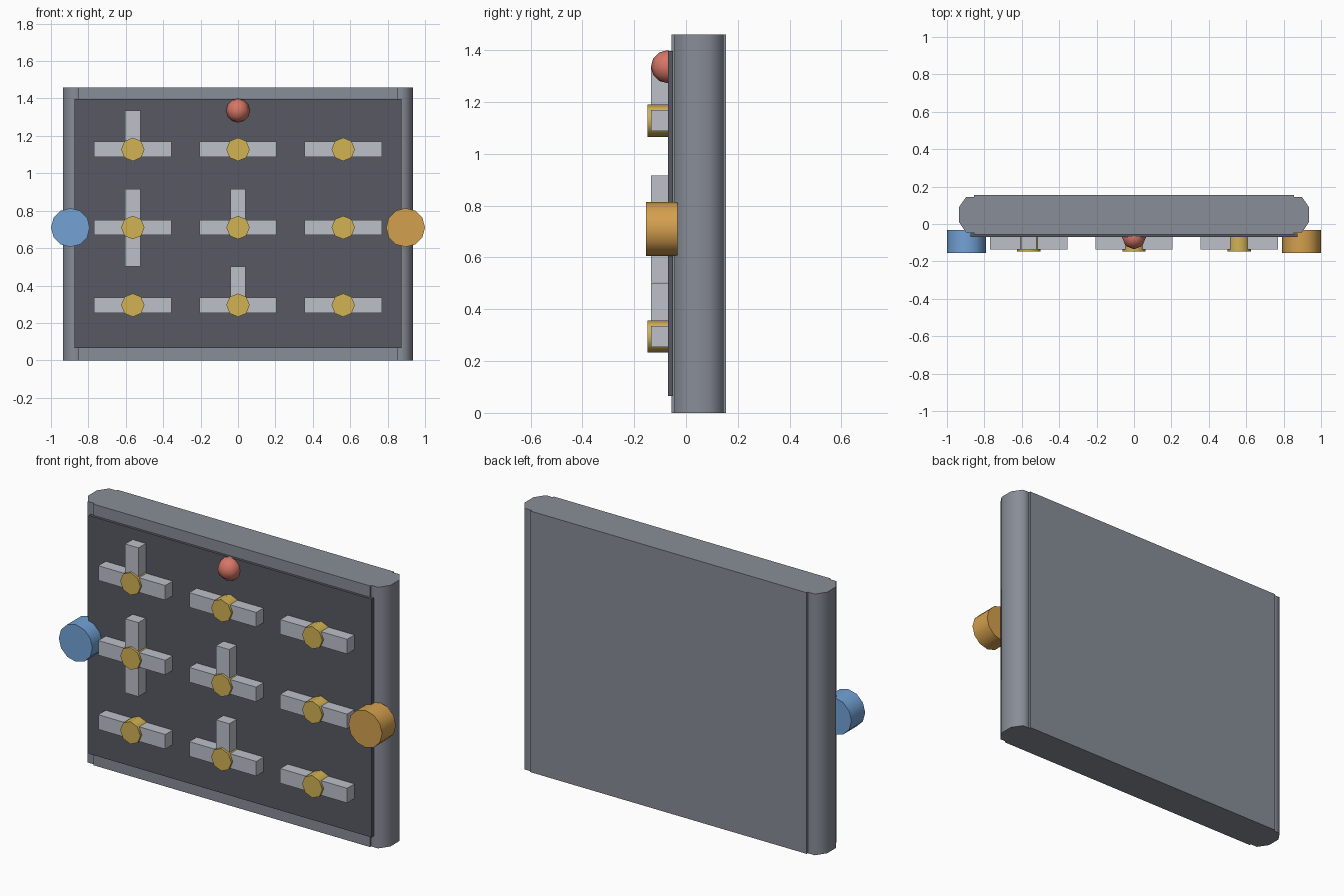
import bpy
import math

cube = bpy.data.objects.get("Cube")
if cube:
    bpy.data.objects.remove(cube, do_unlink=True)


def material(name, *rgb):
    """Flat material from 0-255 display values, stored as linear."""
    linear = [((c / 255 + 0.055) / 1.055) ** 2.4 for c in rgb]
    mat = bpy.data.materials.new(name)
    mat.use_nodes = True
    mat.diffuse_color = (*linear, 1)
    mat.node_tree.nodes["Principled BSDF"].inputs["Base Color"].default_value = (*linear, 1)
    return mat


casing = material("casing grey", 136, 141, 151)
slate = material("dark slate", 88, 90, 98)
silver = material("light silver", 188, 193, 201)
gold = material("gold", 210, 178, 84)
blue = material("blue", 115, 162, 214)
orange = material("orange", 212, 160, 78)
red = material("coral red", 214, 118, 102)


def finish(name, mat, smooth=False):
    obj = bpy.context.object
    obj.name = name
    obj.data.materials.append(mat)
    if smooth:
        bpy.ops.object.shade_smooth_by_angle(angle=math.radians(50))
    return obj


def box(name, mat, x, y, z):
    """Box spanning the (low, high) pair on each axis."""
    spans = (x, y, z)
    bpy.ops.mesh.primitive_cube_add(size=1, location=[sum(s) / 2 for s in spans])
    obj = finish(name, mat)
    obj.scale = [s[1] - s[0] for s in spans]
    bpy.ops.object.transform_apply(location=False, rotation=False, scale=True)
    return obj


def knob(name, mat, x, z, radius, y, sides):
    """Cylinder lying along y, with a corner pointing up."""
    bpy.ops.mesh.primitive_cylinder_add(
        vertices=sides, radius=radius, depth=y[1] - y[0],
        location=(x, sum(y) / 2, z), rotation=(math.pi / 2, 0, 0))
    return finish(name, mat, True)


# Casing slab, rounded side rails and the recessed-looking front panel
HEIGHT = 1.46
box("casing", casing, (-0.855, 0.855), (-0.055, 0.155), (0, HEIGHT))
for side, label in ((1, "left"), (-1, "right")):
    bpy.ops.mesh.primitive_cylinder_add(vertices=8, radius=0.103, depth=HEIGHT)
    rail = finish(label + "_rail", casing)
    rail.rotation_euler.z = math.pi / 8
    bpy.ops.object.transform_apply(location=False, rotation=True, scale=False)
    rail.scale.x = 0.68
    bpy.ops.object.transform_apply(location=False, rotation=False, scale=True)
    rail.location = (side * 0.871, 0.05, HEIGHT / 2)
    bpy.ops.object.shade_smooth_by_angle(angle=math.radians(65))
box("front_panel", slate, (-0.875, 0.875), (-0.07, -0.05), (0.065, 1.397))

# Grid of crossing bars, each joint capped with a gold hub
COLUMNS = (-0.5625, 0, 0.5625)
ROWS = (0.295, 0.71, 1.128)
ARM, HALF = 0.207, 0.041
BAR_Y = (-0.135, -0.065)
upward = {(0, 1), (0, 2), (1, 0), (1, 1)}
downward = {(0, 1)}
for i, x in enumerate(COLUMNS):
    for j, z in enumerate(ROWS):
        tag = f"_{i + 1}_{j + 1}"
        box("cross_bar" + tag, silver, (x - ARM, x + ARM), BAR_Y, (z - HALF, z + HALF))
        if (i, j) in upward:
            box("upper_arm" + tag, silver, (x - HALF, x + HALF), BAR_Y, (z + HALF, z + ARM))
        if (i, j) in downward:
            box("lower_arm" + tag, silver, (x - HALF, x + HALF), BAR_Y, (z - ARM, z - HALF))
        knob("hub" + tag, gold, x, z, 0.0625, (-0.148, -0.065), 8)

# Side knobs
knob("right_knob", blue, -0.896, 0.71, 0.104, (-0.155, -0.033), 12)
knob("left_knob", orange, 0.896, 0.71, 0.104, (-0.155, -0.033), 12)

# Indicator bulb
bpy.ops.mesh.primitive_uv_sphere_add(segments=8, ring_count=6, radius=0.0635,
                                     location=(0, -0.072, 1.336))
finish("indicator_bulb", red, True)
